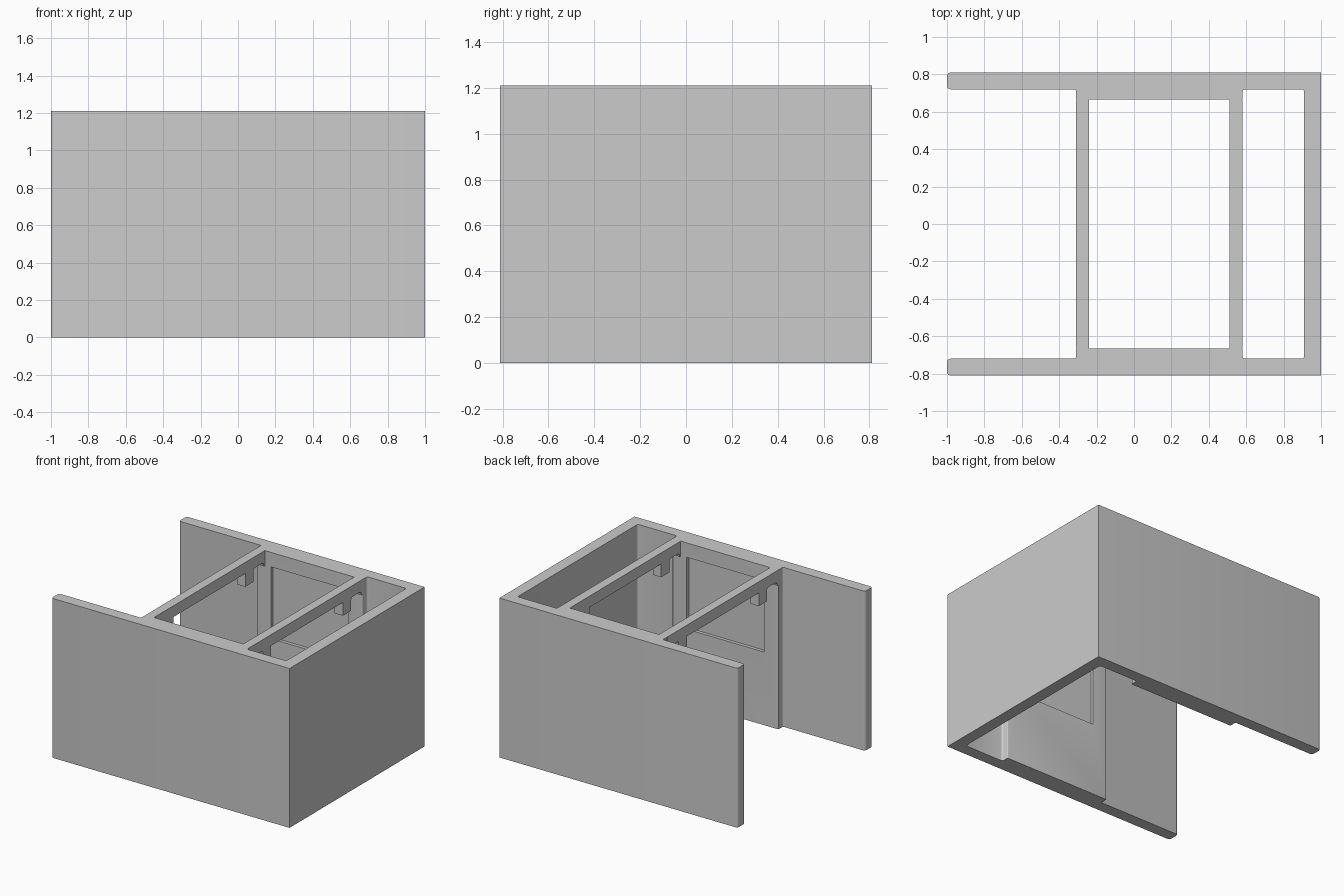
import bpy, bmesh, math
from mathutils import Vector

if "Cube" in bpy.data.objects:
    bpy.data.objects.remove(bpy.data.objects["Cube"])

H = 1.21              # overall height
WALL, SLAB = 0.72, 0.665   # inner faces of the side walls and of the thicker slabs


def rounded(pts):
    """Turn (a, b, radius) corners into a filleted closed outline."""
    out = []
    for i, (a, b, r) in enumerate(pts):
        p = Vector((a, b))
        if r == 0:
            out.append(p)
            continue
        start = p + (Vector(pts[i - 1][:2]) - p).normalized() * r
        end = p + (Vector(pts[(i + 1) % len(pts)][:2]) - p).normalized() * r
        centre = start + end - p
        for k in range(5):
            t = k / 4 * math.pi / 2
            out.append(centre + (start - centre) * math.cos(t) + (end - centre) * math.sin(t))
    return out


def prism(name, outline, place, depth):
    """Extrude an outline, placed in 3D by a function, along a vector."""
    bm = bmesh.new()
    face = bm.faces.new([bm.verts.new(place(p.x, p.y)) for p in outline])
    ext = bmesh.ops.extrude_face_region(bm, geom=[face])
    bmesh.ops.translate(bm, vec=depth, verts=[v for v in ext["geom"] if isinstance(v, bmesh.types.BMVert)])
    bmesh.ops.recalc_face_normals(bm, faces=bm.faces)
    mesh = bpy.data.meshes.new(name)
    bm.to_mesh(mesh)
    bm.free()
    ob = bpy.data.objects.new(name, mesh)
    bpy.context.collection.objects.link(ob)
    return ob


def mirrored(half):
    """Complete an outline symmetric about its first coordinate = 0."""
    return half + [(-a, b, r) for a, b, r in reversed(half)]


# U-shaped wall shell with thicker slabs in the side walls (y, x half profile)
half = [(0.81, 1, 0), (0.81, -1, 0.02), (WALL, -1, 0.02), (WALL, -0.31, 0.012),
        (SLAB, -0.31, 0.006), (SLAB, 0.58, 0.006), (WALL, 0.58, 0.015), (WALL, 0.91, 0.015)]
shell = prism("wall_shell", rounded(mirrored(half)), lambda y, x: (x, y, 0), (0, 0, H))

# Shallow rectangular recess in each slab
for s in (-1, 1):
    window = [(-0.19, 0.555, 0), (0.46, 0.555, 0), (0.46, 1.10, 0), (-0.19, 1.10, 0)]
    cutter = prism("recess_cutter", rounded(window), lambda x, z: (x, s * 0.5, z), (0, s * (SLAB + 0.025 - 0.5), 0))
    cutter.hide_render = True
    mod = shell.modifiers.new("recess", "BOOLEAN")
    mod.operation, mod.object, mod.solver = "DIFFERENCE", cutter, "EXACT"
    bpy.context.view_layer.objects.active = shell
    bpy.ops.object.modifier_apply(modifier=mod.name)
    bpy.data.objects.remove(cutter)

# Two crossbars with filleted ends and hanging lugs (y, z half profile)
low = H - 0.085
half = [(SLAB, H, 0), (SLAB, low - 0.03, 0), (SLAB - 0.012, low - 0.03, 0), (SLAB - 0.012, low, 0.025),
        (0.53, low, 0.015), (0.53, 1.025, 0), (0.43, 1.025, 0), (0.43, low, 0)]
for name, x0 in (("front_crossbar", -0.31), ("rear_crossbar", 0.51)):
    prism(name, rounded(mirrored(half)), lambda y, z: (x0, y, z), (0.07, 0, 0))

# Smooth only the small fillets
for ob in bpy.data.objects:
    bpy.ops.object.select_all(action="DESELECT")
    ob.select_set(True)
    bpy.context.view_layer.objects.active = ob
    bpy.ops.object.shade_smooth_by_angle(angle=math.radians(30))
